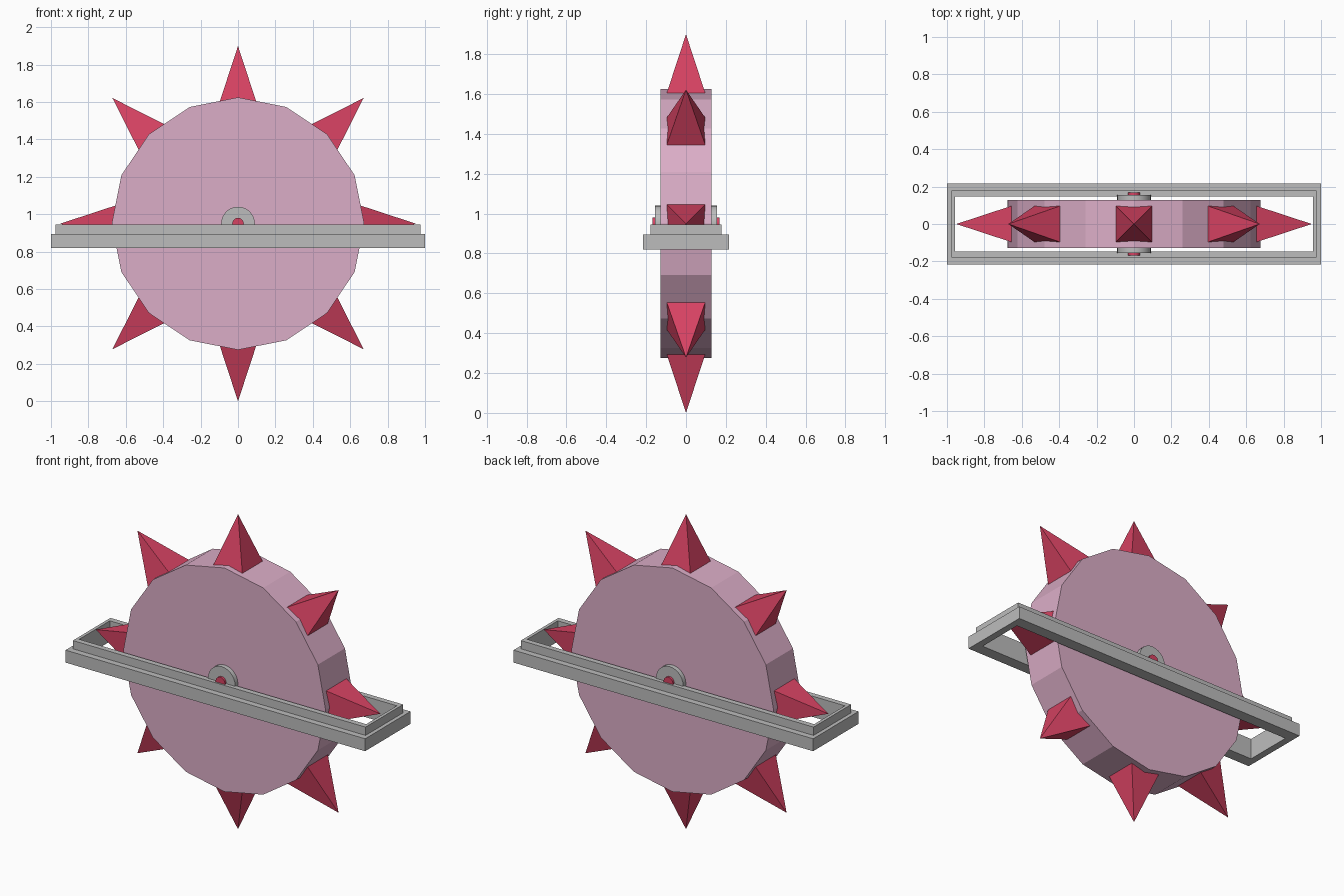
import bpy, bmesh, math
from mathutils import Matrix, Vector

if "Cube" in bpy.data.objects:
    bpy.data.objects.remove(bpy.data.objects["Cube"])

HUB_Z = 0.95


def material(name, srgb):
    m = bpy.data.materials.new(name)
    lin = [((c + 0.055) / 1.055) ** 2.4 for c in srgb]
    m.diffuse_color = (*lin, 1)
    m.use_nodes = True
    m.node_tree.nodes["Principled BSDF"].inputs["Base Color"].default_value = m.diffuse_color
    return m


PINK = material("dusty pink", (0.86, 0.68, 0.78))
RED = material("crimson", (0.84, 0.26, 0.385))
GREY = material("steel grey", (0.74, 0.74, 0.74))


def make(name, bm, mat):
    bmesh.ops.recalc_face_normals(bm, faces=bm.faces)
    me = bpy.data.meshes.new(name)
    bm.to_mesh(me)
    bm.free()
    me.materials.append(mat)
    ob = bpy.data.objects.new(name, me)
    bpy.context.collection.objects.link(ob)
    return ob


def disc(name, radius, y0, y1, sides, mat):
    """Cylinder along y at hub height."""
    bm = bmesh.new()
    mtx = Matrix.Translation((0, (y0 + y1) / 2, HUB_Z)) @ Matrix.Rotation(math.pi / 2, 4, 'X')
    bmesh.ops.create_cone(bm, cap_ends=True, segments=sides, radius1=radius,
                          radius2=radius, depth=y1 - y0, matrix=mtx)
    # start polygon with a corner on the x axis
    return make(name, bm, mat)


def smooth(ob):
    bpy.ops.object.select_all(action='DESELECT')
    bpy.context.view_layer.objects.active = ob
    ob.select_set(True)
    bpy.ops.object.shade_smooth_by_angle(angle=math.radians(35))


# wheel body
disc("wheel", 0.675, -0.129, 0.129, 16, PINK)

# eight square spikes around the rim
BASE, TIP, HALF = 0.645, 0.95, 0.1
for i in range(8):
    bm = bmesh.new()
    mtx = (Matrix.Translation((0, 0, HUB_Z)) @ Matrix.Rotation(i * math.pi / 4, 4, 'Y')
           @ Matrix.Translation((0, 0, (BASE + TIP) / 2)) @ Matrix.Rotation(math.pi / 4, 4, 'Z'))
    bmesh.ops.create_cone(bm, cap_ends=True, segments=4, radius1=HALF * math.sqrt(2),
                          radius2=0, depth=TIP - BASE, matrix=mtx)
    make(f"spike_{i + 1}", bm, RED)

# axle and the two bearing washers
smooth(disc("axle", 0.031, -0.169, 0.169, 20, RED))
for side, y0, y1 in (("front", -0.156, -0.127), ("back", 0.127, 0.156)):
    smooth(disc(f"bearing_{side}", 0.09, y0, y1, 28, GREY))

# stepped rectangular frame: (half x, half y, z) section swept round the four corners
section = [(0.958, 0.146, 0.82), (1.0, 0.216, 0.82), (1.0, 0.216, 0.895),
           (0.977, 0.179, 0.895), (0.977, 0.179, 0.945), (0.958, 0.146, 0.945)]
bm = bmesh.new()
rings = [[bm.verts.new((x * sx, y * sy, z)) for x, y, z in section]
         for sx, sy in ((1, 1), (-1, 1), (-1, -1), (1, -1))]
n = len(section)
for a in range(4):
    r, s = rings[a], rings[(a + 1) % 4]
    for k in range(n):
        bm.faces.new((r[k], s[k], s[(k + 1) % n], r[(k + 1) % n]))
make("frame", bm, GREY)
